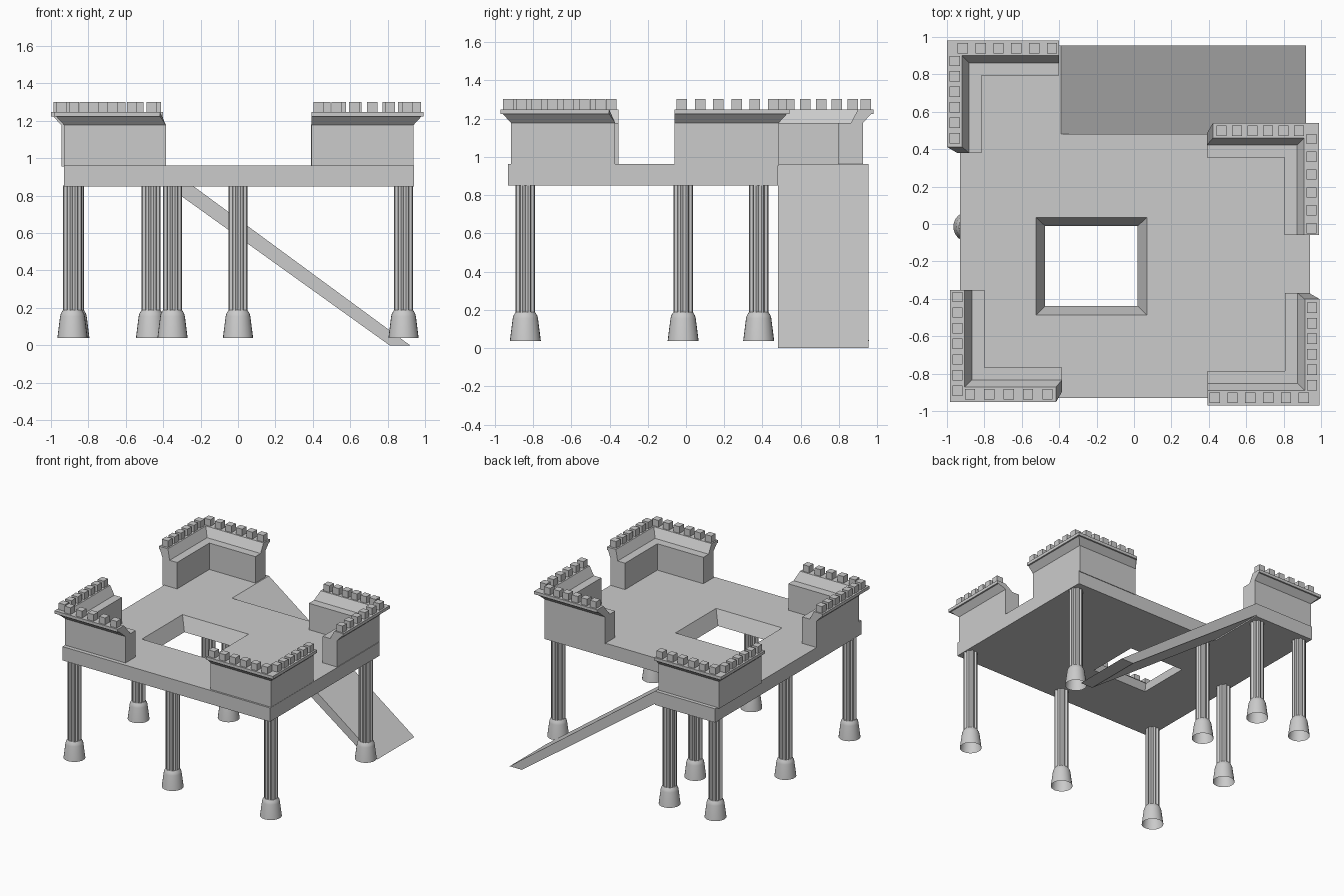
import bpy, bmesh
from math import cos, sin, pi
from mathutils import Matrix

if "Cube" in bpy.data.objects:
    bpy.data.objects.remove(bpy.data.objects["Cube"])


def add_object(name, bm, matrix=None):
    bmesh.ops.recalc_face_normals(bm, faces=bm.faces)
    me = bpy.data.meshes.new(name)
    bm.to_mesh(me)
    bm.free()
    ob = bpy.data.objects.new(name, me)
    bpy.context.collection.objects.link(ob)
    if matrix:
        ob.matrix_world = matrix
    return ob


def loft(bm, rings, cap_start=True, cap_end=True):
    """Skin a list of closed rings of points."""
    vs = [[bm.verts.new(p) for p in r] for r in rings]
    n = len(vs[0])
    for a, b in zip(vs, vs[1:]):
        for i in range(n):
            j = (i + 1) % n
            bm.faces.new((a[i], a[j], b[j], b[i]))
    if cap_start:
        bm.faces.new(vs[0][::-1])
    if cap_end:
        bm.faces.new(vs[-1])


def rect(x0, x1, y0, y1, z):
    return [(x0, y0, z), (x1, y0, z), (x1, y1, z), (x0, y1, z)]


# Deck with a notch for the ramp and a tapered opening
Z0, Z1 = 0.85, 0.962
outline = [(-0.93, -0.93), (0.94, -0.93), (0.94, 0.48),
           (-0.39, 0.48), (-0.39, 0.955), (-0.93, 0.955)]
bm = bmesh.new()
loft(bm, [[(x, y, z) for x, y in outline] for z in (Z0, Z1)])
deck = add_object("deck", bm)

bm = bmesh.new()
e = 0.02
k = 0.05 / (Z1 - Z0) * e
loft(bm, [rect(-0.475 + k, 0.02 - k, -0.44 + k, -0.01 - k, Z0 - e),
          rect(-0.525 - k, 0.07 + k, -0.487 - k, 0.035 + k, Z1 + e)])
cutter = add_object("opening_cutter", bm)
cutter.hide_render = True
mod = deck.modifiers.new("opening", 'BOOLEAN')
mod.object = cutter
mod.operation = 'DIFFERENCE'
mod.solver = 'EXACT'
bpy.context.view_layer.objects.active = deck
bpy.ops.object.modifier_apply(modifier=mod.name)
bpy.data.objects.remove(cutter)

# Ramp from deck level down to the ground
side = [(-0.39, Z1), (0.92, 0), (0.81, 0), (-0.39, 0.86)]
bm = bmesh.new()
loft(bm, [[(x, y, z) for x, z in side] for y in (0.48, 0.955)])
add_object("ramp", bm)

# Corner parapets: L-shaped sweep of one profile (offset from outer edge, z)
ARM = 0.6
profile = [(0.055, 0.955), (0.055, 1.177), (0.012, 1.224), (0, 1.224), (0, 1.248),
           (0.08, 1.248), (0.118, 1.177), (0.185, 1.177), (0.185, 0.955)]


def parapet(name, corner, turn, n_straight, n_cut):
    m = Matrix.Translation((*corner, 0)) @ Matrix.Rotation(turn * pi / 2, 4, 'Z')
    bm = bmesh.new()
    loft(bm, [[(d, ARM, z) for d, z in profile],
              [(d, d, z) for d, z in profile],
              [(ARM - (0.032 if z > 1.2 else 0), d, z) for d, z in profile]])
    add_object(name + "_parapet", bm, m)
    # merlons along both arms
    bm = bmesh.new()
    s, c = 0.0275, 0.041
    first = 0.06 if n_straight > 6 else 0.085
    spots = [(c, first + (0.562 - first) * i / (n_straight - 1)) for i in range(n_straight)]
    start = 0.108
    spots += [(start + (0.522 - start) * i / (n_cut - 1), c) for i in range(n_cut)]
    for x, y in spots:
        loft(bm, [rect(x - s, x + s, y - s, y + s, z) for z in (1.245, 1.302)])
    add_object(name + "_merlons", bm, m)


parapet("front_left", (-0.985, -0.952), 0, 7, 5)
parapet("front_right", (0.993, -0.97), 1, 6, 6)
parapet("back_right", (0.99, 0.54), 2, 6, 6)
parapet("back_left", (-1.0, 0.98), 3, 6, 6)


# Columns: fluted shaft on a flared, open foot
def circle(r, z, n=24):
    return [(r * cos(2 * pi * i / n), r * sin(2 * pi * i / n), z) for i in range(n)]


def flutes(z, n=24):
    # eight lobes: two outer points, then one groove point
    return [((0.042 if i % 3 == 0 else 0.053) * cos(2 * pi * i / n),
             (0.042 if i % 3 == 0 else 0.053) * sin(2 * pi * i / n), z) for i in range(n)]


columns = [(-0.885, -0.84), (0.0, -0.84), (0.885, -0.84), (-0.885, -0.015),
           (0.885, 0.38), (-0.35, 0.38), (-0.465, 0.875), (-0.875, 0.87)]
for i, (x, y) in enumerate(columns):
    place = Matrix.Translation((x, y, 0))
    bm = bmesh.new()
    loft(bm, [flutes(0.17), flutes(0.855)])
    add_object(f"column_shaft_{i + 1}", bm, place)
    bm = bmesh.new()
    loft(bm, [circle(0.081, 0.038), circle(0.066, 0.155), circle(0.062, 0.17),
              circle(0.051, 0.188)], cap_start=False)
    foot = add_object(f"column_foot_{i + 1}", bm, place)
    bpy.ops.object.select_all(action='DESELECT')
    foot.select_set(True)
    bpy.context.view_layer.objects.active = foot
    bpy.ops.object.shade_smooth_by_angle()
